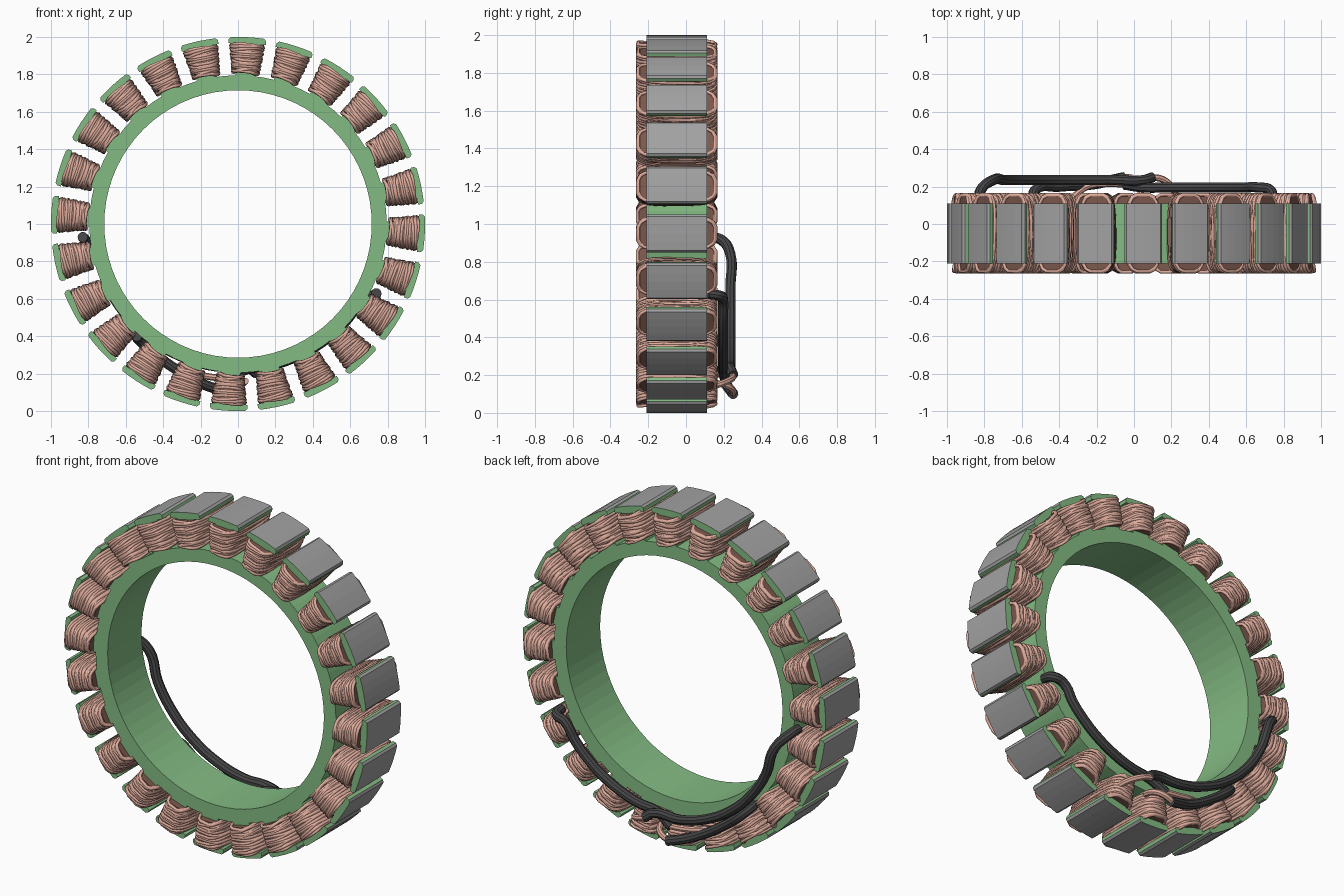
import bpy, bmesh, math, random
from math import sin, cos, pi, radians

random.seed(4)
cube = bpy.data.objects.get("Cube")
if cube:
    bpy.data.objects.remove(cube, do_unlink=True)

TEETH = 24
OFFSET = radians(2.9)
MID_Y = -0.05      # axial middle of the core
HALF_CORE = 0.16   # half the core depth


def material(name, rgb):
    m = bpy.data.materials.new(name)
    m.use_nodes = True
    col = (*rgb, 1)
    m.diffuse_color = col
    m.node_tree.nodes["Principled BSDF"].inputs["Base Color"].default_value = col
    return m


green = material("green_coating", (0.23, 0.5, 0.23))
steel = material("bare_steel", (0.36, 0.36, 0.36))
copper = material("copper_wire", (0.73, 0.41, 0.33))
shade = material("dark_copper", (0.2, 0.1, 0.075))
rubber = material("dark_sleeve", (0.06, 0.06, 0.063))


def add_object(name, data, angle=0.0, z=1.0):
    ob = bpy.data.objects.new(name, data)
    bpy.context.collection.objects.link(ob)
    ob.location.z = z
    ob.rotation_euler.y = angle
    return ob


def prism(name, outline, y0, y1, mats):
    """Extrude an (x, z) outline along y."""
    bm = bmesh.new()
    face = bm.faces.new([bm.verts.new((x, y0, z)) for x, z in outline])
    moved = bmesh.ops.extrude_face_region(bm, geom=[face])["geom"]
    for v in moved:
        if isinstance(v, bmesh.types.BMVert):
            v.co.y = y1
    bmesh.ops.recalc_face_normals(bm, faces=bm.faces)
    me = bpy.data.meshes.new(name)
    bm.to_mesh(me)
    bm.free()
    for m in mats:
        me.materials.append(m)
    return me


def wires(name, paths, radius, mat, cyclic=False, smooth=False, sides=1):
    """Tubes along a list of paths, turned into one mesh object."""
    cu = bpy.data.curves.new(name, "CURVE")
    cu.dimensions = "3D"
    cu.bevel_depth = radius
    cu.bevel_resolution = sides
    cu.use_fill_caps = True
    cu.resolution_u = 5
    for path in paths:
        if smooth:
            sp = cu.splines.new("BEZIER")
            sp.bezier_points.add(len(path) - 1)
            for bp, p in zip(sp.bezier_points, path):
                bp.co = p
                bp.handle_left_type = bp.handle_right_type = "AUTO"
        else:
            sp = cu.splines.new("POLY")
            sp.points.add(len(path) - 1)
            for pt, p in zip(sp.points, path):
                pt.co = (*p, 1)
        sp.use_cyclic_u = cyclic
    cu.materials.append(mat)
    ob = add_object(name, cu)
    bpy.ops.object.select_all(action="DESELECT")
    ob.select_set(True)
    bpy.context.view_layer.objects.active = ob
    bpy.ops.object.convert(target="MESH")
    if smooth:
        bpy.ops.object.shade_smooth_by_angle()
    return bpy.context.object


# Core ring
bm = bmesh.new()
corners = [(r, MID_Y + s * HALF_CORE) for r, s in
           ((0.715, -1), (0.795, -1), (0.795, 1), (0.715, 1))]
vs = [bm.verts.new((r, y, 0)) for r, y in corners]
es = [bm.edges.new((vs[i], vs[(i + 1) % 4])) for i in range(4)]
bmesh.ops.spin(bm, geom=vs + es, cent=(0, 0, 0), axis=(0, 1, 0),
               angle=2 * pi, steps=72, use_merge=True)
bmesh.ops.remove_doubles(bm, verts=bm.verts, dist=0.0001)
bmesh.ops.recalc_face_normals(bm, faces=bm.faces)
ring = bpy.data.meshes.new("core_ring")
bm.to_mesh(ring)
bm.free()
ring.materials.append(green)
add_object("core_ring", ring)

# Tooth shoe: green sides, bare steel on the outer arc
arc = [(sin(a), cos(a)) for a in (radians(5.2) * t / 2 for t in range(-2, 3))]
outline = ([(-0.1, 0.963), (-0.101, 0.983)] + arc + [(0.101, 0.983), (0.1, 0.963)])
shoe = prism("tooth_shoe", outline, MID_Y - HALF_CORE, MID_Y + HALF_CORE, [green, steel])
for f in shoe.polygons:
    if f.normal.z > 0.3:
        f.material_index = 1

# Tooth neck
neck = prism("tooth_neck", [(-0.055, 0.78), (0.055, 0.78), (0.055, 0.97), (-0.055, 0.97)],
             MID_Y - HALF_CORE, MID_Y + HALF_CORE, [green])


# Coil: rounded wire loops stacked along the tooth
def loop(half_x, half_y, height, wobble=0.0, tilt=0.0, count=20):
    phase, waves = random.uniform(0, 2 * pi), random.choice((2, 3))
    pts = []
    for i in range(count):
        a = 2 * pi * (i + 0.5) / count
        c, s = cos(a), sin(a)
        x = math.copysign(abs(c) ** 0.5, c) * half_x
        y = math.copysign(abs(s) ** 0.6, s) * half_y
        z = height + wobble * sin(waves * a + phase) + tilt * x
        grow = 1 + wobble * random.uniform(-2, 2)
        pts.append((x * grow, MID_Y + y, z))
    return pts


WIRE = 0.0095
turns = []
for layer in range(2):
    for k in range(11):
        t = (k + 0.5 * layer) / 10.5
        turns.append(loop(0.068 + 0.02 * t - 0.004 * layer, 0.208 - 0.004 * layer,
                          0.812 + 0.144 * t, 0.006, random.uniform(-0.09, 0.09)))
coil = wires("coil_01", turns, WIRE, copper, cyclic=True)

# Dark filling behind the wire turns
bm = bmesh.new()
lower = [bm.verts.new(p) for p in loop(0.064, 0.2, 0.808)]
upper = [bm.verts.new(p) for p in loop(0.083, 0.2, 0.958)]
bm.faces.new(lower)
bm.faces.new(upper)
for i in range(len(lower)):
    j = (i + 1) % len(lower)
    bm.faces.new((lower[i], lower[j], upper[j], upper[i]))
bmesh.ops.recalc_face_normals(bm, faces=bm.faces)
filling = bpy.data.meshes.new("coil_filling")
bm.to_mesh(filling)
bm.free()
filling.materials.append(shade)

# Repeat the teeth and coils around the ring
coil.rotation_euler.y = OFFSET
for i in range(TEETH):
    angle = OFFSET + 2 * pi * i / TEETH
    tag = f"_{i + 1:02d}"
    add_object("tooth_shoe" + tag, shoe, angle)
    add_object("tooth_neck" + tag, neck, angle)
    add_object("coil_filling" + tag, filling, angle)
    if i:
        add_object("coil" + tag, coil.data, angle)


# Insulated leads running round the back (angles clockwise from the top)
def sweep(a0, a1, radius, y, n=7):
    angles = [radians(a0 + (a1 - a0) * i / (n - 1)) for i in range(n)]
    return [(radius * sin(a), y, radius * cos(a)) for a in angles]


lead_long = [(-0.83, 0.12, -0.07), (-0.82, 0.18, -0.08)] + sweep(258, 176, 0.77, 0.235) + [(0.1, 0.25, -0.8)]
lead_side = [(0.74, 0.12, -0.37), (0.73, 0.18, -0.38)] + sweep(121, 176, 0.775, 0.195) + [(-0.05, 0.21, -0.83)]
lead_short = [(-0.54, 0.12, -0.6), (-0.53, 0.18, -0.62), (-0.4, 0.2, -0.73),
              (-0.2, 0.215, -0.85), (-0.12, 0.235, -0.88), (-0.05, 0.25, -0.9)]
for name, path in (("long_lead", lead_long), ("side_lead", lead_side), ("short_lead", lead_short)):
    wires(name, [path], 0.028, rubber, smooth=True, sides=3)

# Bare wire ends leaving the sleeves
tails = [
    [(0.08, 0.25, -0.8), (0.15, 0.24, -0.82), (0.2, 0.2, -0.84), (0.23, 0.14, -0.86)],
    [(-0.03, 0.21, -0.83), (-0.13, 0.215, -0.82), (-0.25, 0.2, -0.8), (-0.33, 0.14, -0.79)],
    [(-0.07, 0.25, -0.9), (0.0, 0.24, -0.87), (0.03, 0.2, -0.85), (0.04, 0.14, -0.84)],
]
wires("bare_wire_ends", tails, 0.018, copper, smooth=True, sides=2)
